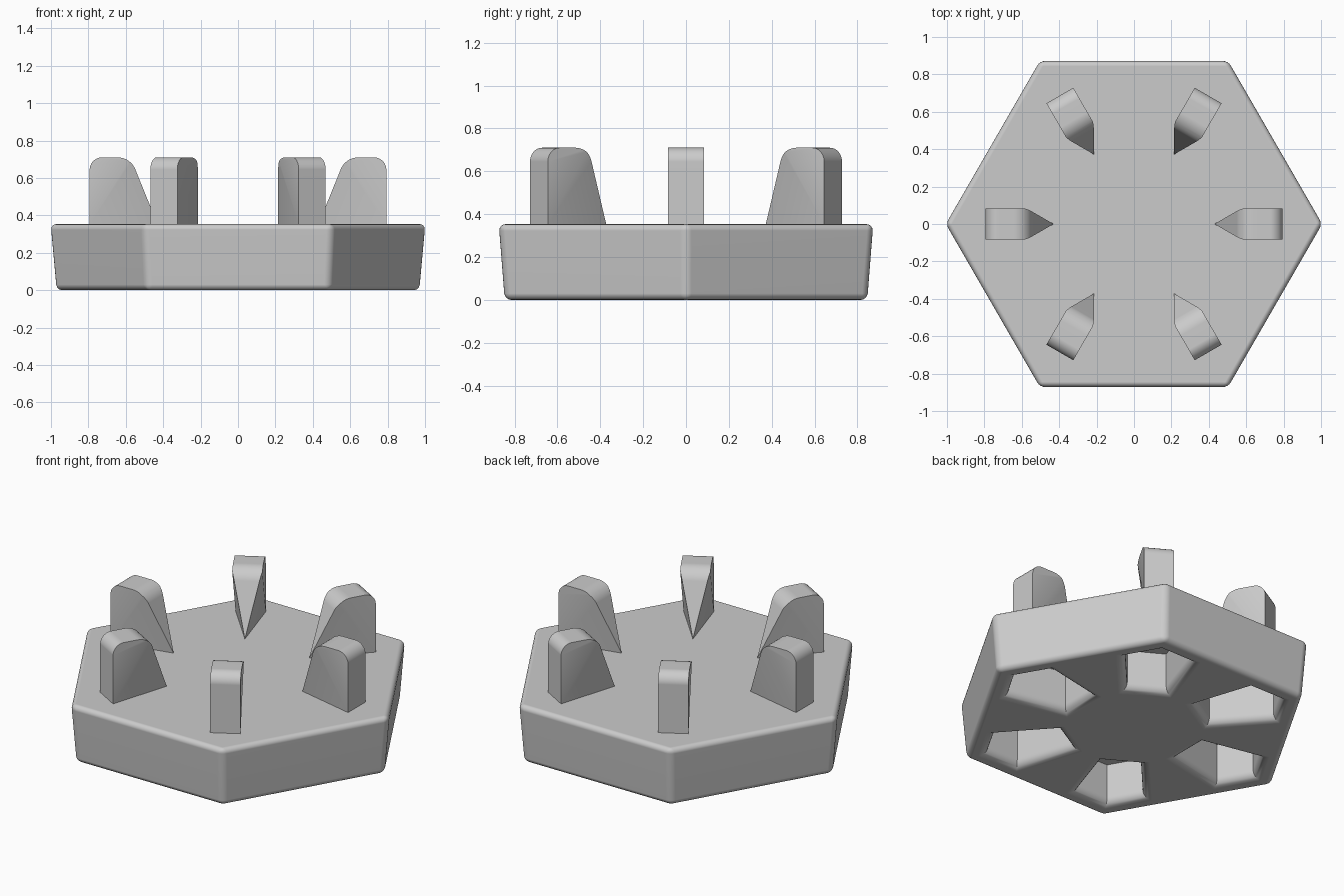
import bpy, bmesh
from math import cos, sin, tan, pi
from mathutils import Vector, Matrix

if "Cube" in bpy.data.objects:
    bpy.data.objects.remove(bpy.data.objects["Cube"])

TOP = 0.353


def make_object(name, bm):
    bmesh.ops.recalc_face_normals(bm, faces=bm.faces)
    me = bpy.data.meshes.new(name)
    bm.to_mesh(me)
    bm.free()
    ob = bpy.data.objects.new(name, me)
    bpy.context.collection.objects.link(ob)
    return ob


def loft(rings):
    bm = bmesh.new()
    loops = [[bm.verts.new(p) for p in r] for r in rings]
    n = len(loops[0])
    for a, b in zip(loops, loops[1:]):
        for i in range(n):
            j = (i + 1) % n
            bm.faces.new((a[i], a[j], b[j], b[i]))
    bm.faces.new(loops[0])
    bm.faces.new(loops[-1])
    return bm


def smooth(ob, angle=0.55):
    bpy.ops.object.select_all(action='DESELECT')
    ob.select_set(True)
    bpy.context.view_layer.objects.active = ob
    bpy.ops.object.shade_smooth_by_angle(angle=angle)
    # keep the large faces flat-looking next to rounded edges
    wn = ob.modifiers.new("flat_faces", 'WEIGHTED_NORMAL')
    wn.keep_sharp = True


def hexagon(r, z):
    return [(r * cos(k * pi / 3), r * sin(k * pi / 3), z) for k in range(6)]


def offset(poly, d):
    # grow a clockwise or counter-clockwise convex outline by d
    out = []
    for i, p in enumerate(poly):
        e1 = (p - poly[i - 1]).normalized()
        e2 = (poly[(i + 1) % len(poly)] - p).normalized()
        n1, n2 = Vector((e1.y, -e1.x)), Vector((e2.y, -e2.x))
        out.append(p + (n1 + n2) * d / (1 + n1.dot(n2)))
    return out


def round_corner(p, a, b, r, steps=8):
    # arc of radius r replacing corner p between neighbours a and b
    u, v = (a - p).normalized(), (b - p).normalized()
    half = u.angle(v) / 2
    s, e = p + u * r / tan(half), p + v * r / tan(half)
    c = p + (u + v).normalized() * r / sin(half)
    return [c + (s - c).lerp(e - c, i / steps).normalized() * r
            for i in range(steps + 1)]


# tapered hexagonal base with soft edges
base = make_object("hex_base", loft([hexagon(0.977, 0), hexagon(1.009, TOP)]))
bev = base.modifiers.new("soft_edges", 'BEVEL')
bev.width = 0.03
bev.segments = 4
bev.limit_method = 'ANGLE'
bev.angle_limit = 0.5

# six keystone pockets underneath, with flared mouths
outline = [Vector(p) for p in
           ((0.40, 0.108), (0.40, -0.108), (0.745, -0.18), (0.85, 0), (0.745, 0.18))]
F = 0.05
levels = [(0.25, 0)]
for i in range(7):
    a = i / 6 * pi / 2
    levels.append((F * (1 - sin(a)), F * (1 - cos(a))))
levels.append((-0.05, F))
pocket_bm = bmesh.new()
for k in range(6):
    part = loft([[(p.x, p.y, z) for p in offset(outline, d)] for z, d in levels])
    bmesh.ops.recalc_face_normals(part, faces=part.faces)
    part.transform(Matrix.Rotation(k * pi / 3, 4, 'Z'))
    tmp = bpy.data.meshes.new("tmp")
    part.to_mesh(tmp)
    part.free()
    pocket_bm.from_mesh(tmp)
    bpy.data.meshes.remove(tmp)
cutter = make_object("pocket_cutter", pocket_bm)
cut = base.modifiers.new("pockets", 'BOOLEAN')
cut.object = cutter
cut.operation = 'DIFFERENCE'
cut.solver = 'EXACT'
bpy.context.view_layer.objects.active = base
for name in ("soft_edges", "pockets"):
    bpy.ops.object.modifier_apply(modifier=name)
bpy.data.objects.remove(cutter)
smooth(base)

# six lugs: rounded profile, lower sides cut to a pointed footprint
tip, outer = Vector((0.43, TOP)), Vector((0.793, TOP))
top_in, top_out = Vector((0.575, 0.71)), Vector((0.793, 0.71))
profile = [tip, outer]
profile += round_corner(top_out, outer, top_in, 0.065)
profile += round_corner(top_in, top_out, tip, 0.1)
W = 0.083
for k in range(6):
    bm = loft([[(p.x, y, p.y) for p in profile] for y in (-W, W)])
    for s in (-1, 1):
        a = Vector((0.43, 0, TOP))
        b = Vector((0.793, s * W, TOP))
        c = Vector((0.59, s * W, 0.68))
        n = (b - a).cross(c - a)
        if n.y * s < 0:
            n = -n
        bmesh.ops.bisect_plane(bm, geom=bm.verts[:] + bm.edges[:] + bm.faces[:],
                               dist=1e-5, plane_co=a, plane_no=n, clear_outer=True)
        bmesh.ops.holes_fill(bm, edges=bm.edges[:], sides=0)
    bm.transform(Matrix.Rotation(k * pi / 3, 4, 'Z'))
    smooth(make_object(f"lug_{k + 1}", bm), 0.3)
